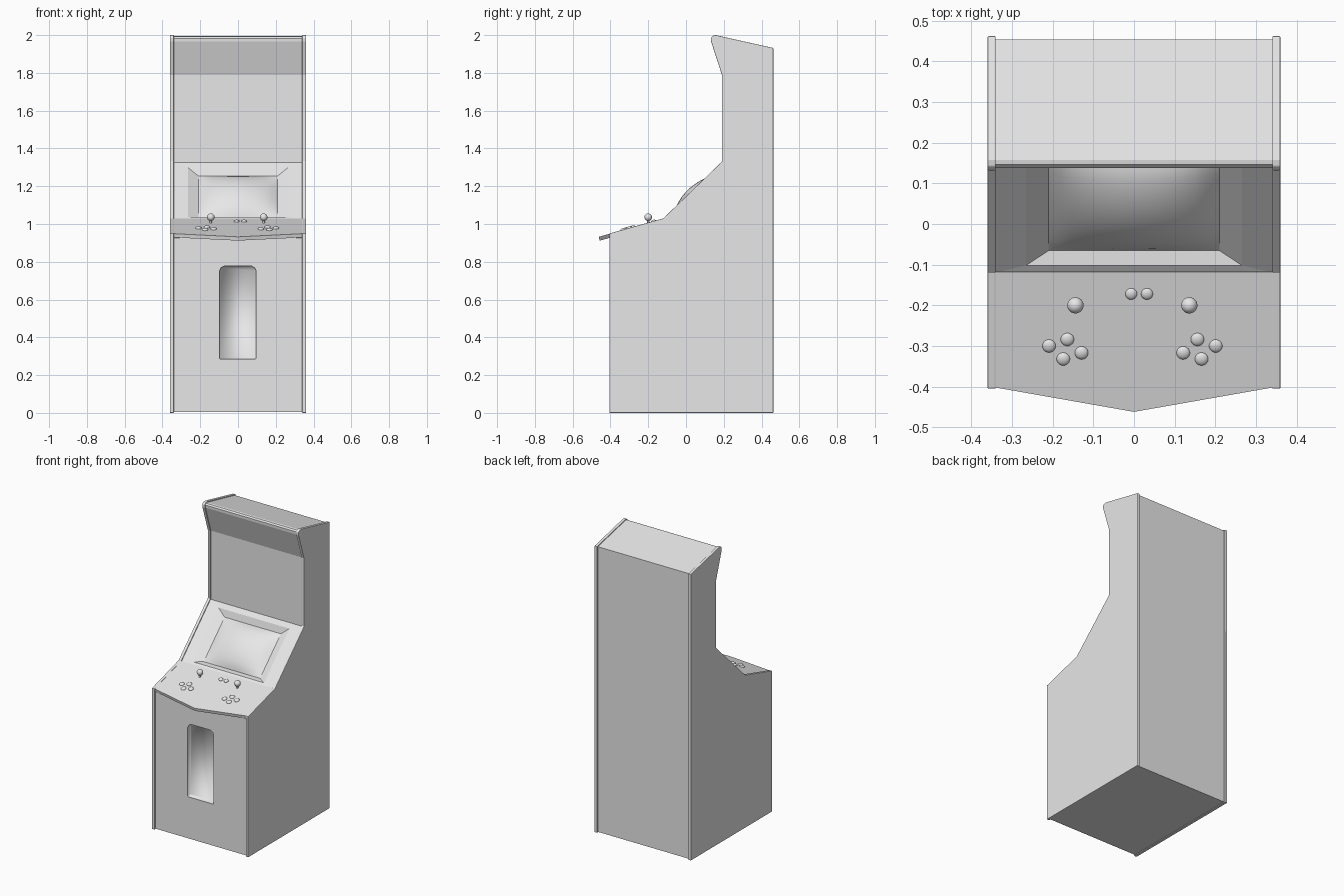
import bpy, bmesh, math
from mathutils import Vector

if "Cube" in bpy.data.objects:
    bpy.data.objects.remove(bpy.data.objects["Cube"])

grey = bpy.data.materials.new("plain_grey")
grey.diffuse_color = (0.8, 0.8, 0.8, 1)
grey.use_nodes = True
grey.node_tree.nodes["Principled BSDF"].inputs["Base Color"].default_value = grey.diffuse_color


def finish(name, bm, smooth=False, angle=30):
    bmesh.ops.recalc_face_normals(bm, faces=bm.faces)
    me = bpy.data.meshes.new(name)
    bm.to_mesh(me)
    bm.free()
    ob = bpy.data.objects.new(name, me)
    bpy.context.collection.objects.link(ob)
    me.materials.append(grey)
    if smooth:
        bpy.ops.object.select_all(action='DESELECT')
        ob.select_set(True)
        bpy.context.view_layer.objects.active = ob
        bpy.ops.object.shade_smooth_by_angle(angle=math.radians(angle))
    return ob


def prism(name, pts, vec, **kw):
    """Extrude a closed 3D outline along a vector."""
    bm = bmesh.new()
    f = bm.faces.new([bm.verts.new(p) for p in pts])
    r = bmesh.ops.extrude_face_region(bm, geom=[f])
    bmesh.ops.translate(bm, vec=vec,
                        verts=[v for v in r["geom"] if isinstance(v, bmesh.types.BMVert)])
    return finish(name, bm, **kw)


def apply_mods(ob):
    bpy.ops.object.select_all(action='DESELECT')
    ob.select_set(True)
    bpy.context.view_layer.objects.active = ob
    for m in list(ob.modifiers):
        bpy.ops.object.modifier_apply(modifier=m.name)


# Side panels
side = [(-0.405, 0), (0.462, 0), (0.462, 1.932), (0.157, 2.0), (0.142, 1.997),
        (0.132, 1.986), (0.133, 1.965), (0.19, 1.79), (0.19, 1.33),
        (-0.12, 1.03), (-0.405, 0.95)]
for name, x in (("side_panel_left", -0.36), ("side_panel_right", 0.34)):
    ob = prism(name, [(x, y, z) for y, z in side], (0.02, 0, 0))
    bev = ob.modifiers.new("edge", 'BEVEL')
    bev.width = 0.003
    bev.segments = 2
    apply_mods(ob)

# Cabinet body between the sides, recessed behind the monitor
body_pts = [(-0.396, 0.004), (0.454, 0.004), (0.454, 1.928), (0.157, 1.994),
            (0.146, 1.992), (0.138, 1.983), (0.139, 1.965), (0.197, 1.788),
            (0.197, 1.256), (-0.078, 0.987), (-0.11, 1.005), (-0.396, 0.925)]
body = prism("cabinet_body", [(-0.341, y, z) for y, z in body_pts], (0.682, 0, 0))

# Coin door recess cut in the front
door = [(-0.098, 0.29), (-0.092, 0.284), (0.09, 0.284), (0.096, 0.29), (0.096, 0.752),
        (0.088, 0.768), (0.07, 0.778), (-0.072, 0.778), (-0.09, 0.768), (-0.098, 0.752)]
cutter = prism("coin_door_cutter", [(x, -0.43, z) for x, z in door], (0, 0.065, 0))
cutter.hide_render = True
cut = body.modifiers.new("coin_door", 'BOOLEAN')
cut.operation = 'DIFFERENCE'
cut.solver = 'EXACT'
cut.object = cutter
apply_mods(body)
bpy.data.objects.remove(cutter)
for p in body.data.polygons:
    c = p.center
    if abs(c.x) < 0.11 and 0.27 < c.z < 0.8 and -0.394 < c.y < -0.35:
        p.use_smooth = True

# Sloped monitor plane: u across, v up the slope, w outwards
lo, hi = Vector((0, -0.12, 1.03)), Vector((0, 0.19, 1.33))
up = (hi - lo).normalized()
out = Vector((0, -up.z, up.y))
length = (hi - lo).length


def on_slope(u, v, w):
    return Vector((u, 0, 0)) + lo + up * v + out * w


# Monitor bezel: flat border, then a frame sloping in to the tube
bm = bmesh.new()
rings = []
for hw, v0, v1, w in ((0.341, -0.005, length, -0.006), (0.265, 0.018, 0.395, -0.008),
                      (0.21, 0.045, 0.355, -0.032)):
    rings.append([bm.verts.new(on_slope(u, v, w))
                  for u, v in ((-hw, v0), (hw, v0), (hw, v1), (-hw, v1))])
for a, b in zip(rings, rings[1:]):
    for i in range(4):
        j = (i + 1) % 4
        bm.faces.new((a[i], a[j], b[j], b[i]))
finish("monitor_bezel", bm)
bezel = bpy.data.objects["monitor_bezel"]
if bezel.data.polygons[0].normal.dot(out) < 0:
    bezel.data.flip_normals()

# Bulging screen
bm = bmesh.new()
N = 14
grid = []
for i in range(N + 1):
    b = i / N * 2 - 1
    grid.append([])
    for k in range(N + 1):
        a = k / N * 2 - 1
        w = -0.032 + 0.05 * (1 - a * a) ** 0.8 * (1 - b * b) ** 0.8
        grid[-1].append(bm.verts.new(on_slope(a * 0.21, 0.2 + b * 0.155, w)))
for i in range(N):
    for k in range(N):
        bm.faces.new((grid[i][k], grid[i][k + 1], grid[i + 1][k + 1], grid[i + 1][k]))
screen = finish("screen", bm, smooth=True, angle=60)
if screen.data.polygons[0].normal.dot(out) < 0:
    screen.data.flip_normals()

# Control panel with pointed front lip
slope = 0.08 / 0.285
tilt = math.atan(slope)


def deck_z(y):
    return 1.028 + (y + 0.12) * slope


deck = [(-0.341, -0.118), (-0.341, -0.402), (0, -0.462), (0.341, -0.402), (0.341, -0.118)]
prism("control_panel", [(x, y, deck_z(y)) for x, y in deck], (0, 0.005, -0.02))


def dome(name, x, y, r, h):
    """Button: short collar and a rounded cap, square to the panel."""
    bm = bmesh.new()
    bmesh.ops.create_uvsphere(bm, u_segments=20, v_segments=12, radius=1)
    bmesh.ops.scale(bm, vec=(r, r, h), verts=bm.verts)
    ob = finish(name, bm, smooth=True, angle=60)
    ob.location = (x, y, deck_z(y) + 0.001)
    ob.rotation_euler = (tilt, 0, 0)


# Two mirrored clusters of four buttons, and two start buttons
cluster = [(0.205, -0.30), (0.16, -0.284), (0.125, -0.317), (0.17, -0.332)]
for s, label in ((-1, "left"), (1, "right")):
    for i, (x, y) in enumerate(cluster):
        dome(f"button_{label}_{i}", s * x - 0.004, y, 0.0165, 0.009)
for i, x in enumerate((-0.007, 0.032)):
    dome(f"start_button_{i}", x, -0.172, 0.0145, 0.008)

# Joysticks
for s, label in ((-1, "left"), (1, "right")):
    x, y = s * 0.14 - 0.004, -0.2
    bm = bmesh.new()
    bmesh.ops.create_uvsphere(bm, u_segments=24, v_segments=16, radius=0.02)
    ball = finish(f"joystick_ball_{label}", bm, smooth=True, angle=60)
    ball.location = (x, y, 1.036)
    bm = bmesh.new()
    bmesh.ops.create_cone(bm, cap_ends=True, segments=16, radius1=0.006, radius2=0.006, depth=0.04)
    stick = finish(f"joystick_shaft_{label}", bm, smooth=True)
    stick.location = (x, y, 1.013)
